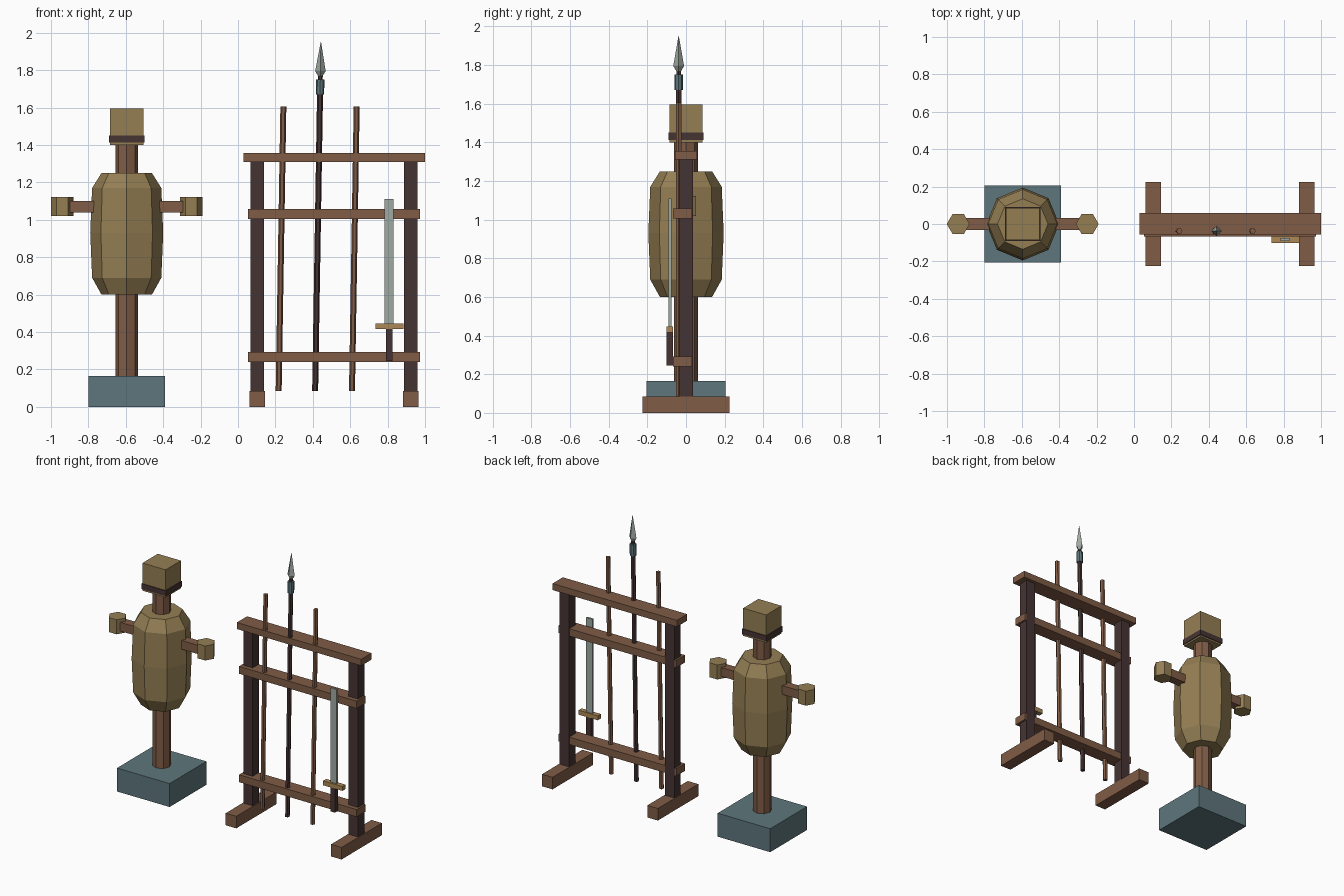
import bpy, bmesh
from math import pi, cos, sin
from mathutils import Vector

if "Cube" in bpy.data.objects:
    bpy.data.objects.remove(bpy.data.objects["Cube"], do_unlink=True)


def material(name, rgb):
    lin = [((c / 255 + 0.055) / 1.055) ** 2.4 for c in rgb] + [1]
    m = bpy.data.materials.new(name)
    m.use_nodes = True
    m.diffuse_color = lin
    m.node_tree.nodes["Principled BSDF"].inputs["Base Color"].default_value = lin
    return m


STRAW = material("straw", (149, 127, 84))
WOOD = material("warm wood", (128, 92, 70))
DARK = material("dark wood", (70, 52, 51))
STONE = material("blue stone", (94, 118, 124))
STEEL = material("steel", (160, 170, 162))
BRASS = material("brass", (172, 137, 86))


def finish(name, bm, mat):
    bmesh.ops.recalc_face_normals(bm, faces=bm.faces)
    mesh = bpy.data.meshes.new(name)
    bm.to_mesh(mesh)
    bm.free()
    mesh.materials.append(mat)
    ob = bpy.data.objects.new(name, mesh)
    bpy.context.collection.objects.link(ob)
    return ob


def box(name, mat, x, y, z):
    """Box from (min, max) pairs."""
    bm = bmesh.new()
    bmesh.ops.create_cube(bm, size=1)
    for v in bm.verts:
        v.co = [(lo + hi) / 2 + c * (hi - lo) for c, (lo, hi) in zip(v.co, (x, y, z))]
    return finish(name, bm, mat)


def lathe(name, mat, x, y, profile, sides, lean=0):
    """Faceted solid from (radius, height) rings; lean shifts x with height."""
    bm = bmesh.new()
    rings = []
    for r, z in profile:
        rings.append([bm.verts.new((x + lean * z + r * cos(2 * pi * i / sides),
                                    y + r * sin(2 * pi * i / sides), z))
                      for i in range(sides)])
    for a, b in zip(rings, rings[1:]):
        for i in range(sides):
            j = (i + 1) % sides
            bm.faces.new((a[i], a[j], b[j], b[i]))
    bm.faces.new(rings[0])
    bm.faces.new(rings[-1])
    return finish(name, bm, mat)


# Training dummy
DX = -0.595
box("dummy_base", STONE, (DX - 0.205, DX + 0.205), (-0.205, 0.205), (0, 0.165))
lathe("dummy_post", WOOD, DX, 0, [(0.061, 0.16), (0.061, 1.42)], 8)
lathe("dummy_body", STRAW, DX, 0,
      [(0.135, 0.6), (0.185, 0.69), (0.195, 0.93), (0.185, 1.17), (0.135, 1.25)], 8)
box("dummy_head", STRAW, (DX - 0.09, DX + 0.09), (-0.085, 0.085), (1.4, 1.595))
box("head_band", DARK, (DX - 0.095, DX + 0.095), (-0.09, 0.09), (1.412, 1.45))
box("dummy_arms", WOOD, (DX - 0.34, DX + 0.34), (-0.031, 0.031), (1.038, 1.1))
for side, name in ((-1, "right_hand"), (1, "left_hand")):
    lathe(name, STRAW, DX + side * 0.345, 0, [(0.061, 1.02), (0.061, 1.122)], 6)

# Weapon rack
for x, side in ((0.103, "right"), (0.924, "left")):
    box("rack_post_" + side, DARK, (x - 0.036, x + 0.036), (-0.035, 0.035), (0.08, 1.34))
    box("rack_foot_" + side, WOOD, (x - 0.041, x + 0.041), (-0.225, 0.225), (0, 0.085))
box("top_beam", WOOD, (0.03, 1.0), (-0.056, 0.058), (1.31, 1.356))
for name, z in (("middle_rail", 1.005), ("lower_rail", 0.241)):
    box(name, WOOD, (0.054, 0.972), (-0.066, 0.031), (z, z + 0.052))

# Staffs and spear, leaning slightly sideways
LEAN, SY = 0.0165, -0.038
for name, x in (("staff_right", 0.216), ("staff_left", 0.608)):
    lathe(name, WOOD, x, SY, [(0.016, 0.085), (0.016, 1.605)], 6, LEAN)
SX = 0.411
lathe("spear_shaft", DARK, SX, SY, [(0.016, 0.085), (0.016, 1.7)], 6, LEAN)
lathe("spear_socket", STONE, SX, SY, [(0.022, 1.67), (0.022, 1.75)], 8, LEAN)
lathe("spear_collar", DARK, SX, SY, [(0.013, 1.74), (0.013, 1.768)], 6, LEAN)
lathe("spear_head", STEEL, SX, SY,
      [(0.009, 1.763), (0.028, 1.795), (0.001, 1.95)], 4, LEAN)

# Sword hung point up on the front of the rack
box("sword_blade", STEEL, (0.784, 0.832), (-0.09, -0.076), (0.44, 1.11))
box("sword_guard", BRASS, (0.735, 0.885), (-0.102, -0.067), (0.415, 0.446))
box("sword_grip", DARK, (0.79, 0.826), (-0.1, -0.068), (0.245, 0.42))
